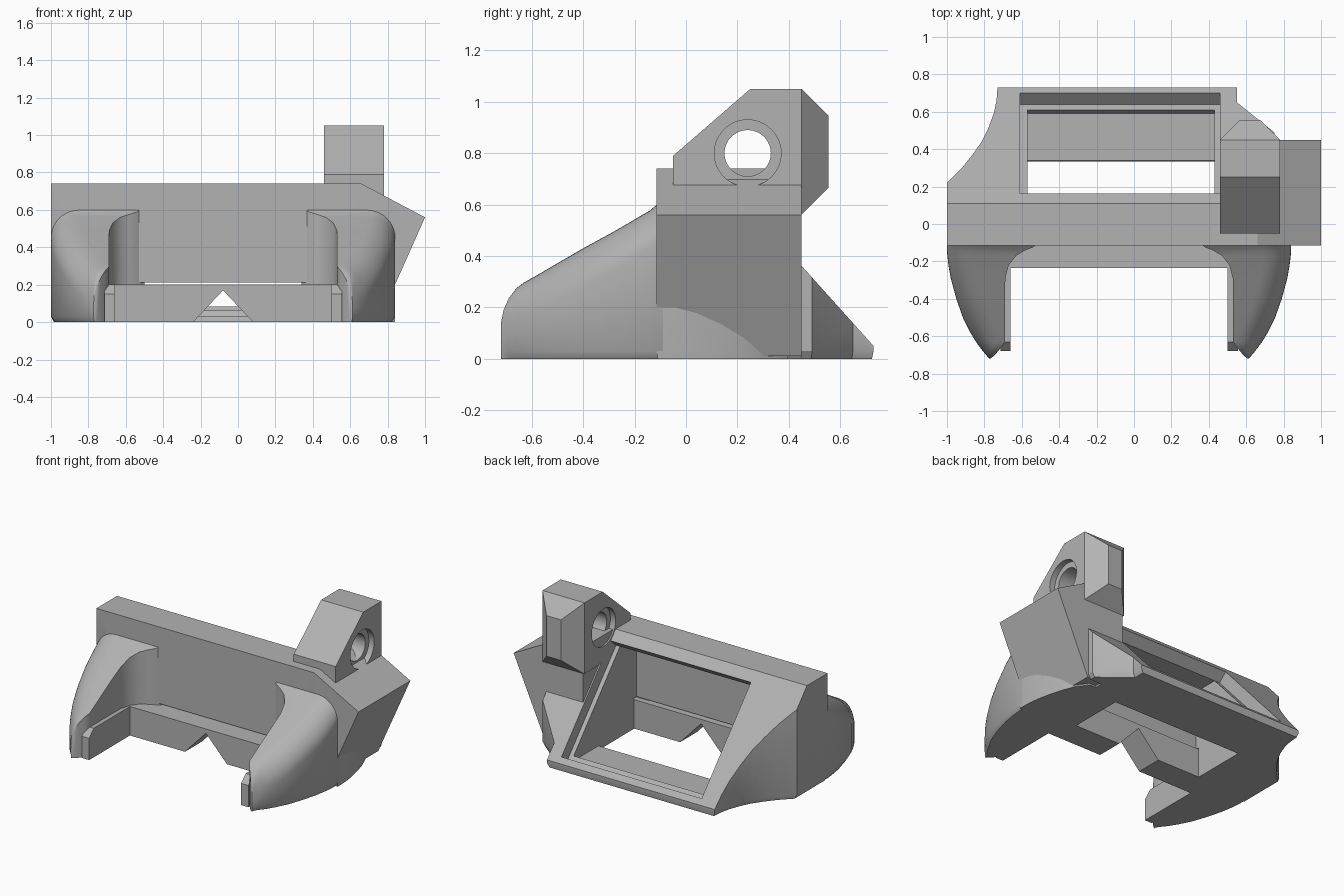
import bpy
import bmesh
import math

default_cube = bpy.data.objects.get("Cube")
if default_cube:
    bpy.data.objects.remove(default_cube, do_unlink=True)

grey = bpy.data.materials.new("plain grey")
grey.use_nodes = True
GREY_VALUE = (0.45, 0.45, 0.45, 1)
grey.diffuse_color = GREY_VALUE
grey.node_tree.nodes["Principled BSDF"].inputs["Base Color"].default_value = GREY_VALUE

MID = -0.08      # symmetry plane of the duct
FRONT = -0.115   # front wall face


def loft(name, rings):
    """Skin a list of equal-length point rings and cap both ends."""
    bm = bmesh.new()
    loops = [[bm.verts.new(p) for p in ring] for ring in rings]
    count = len(loops[0])
    for a, b in zip(loops, loops[1:]):
        for i in range(count):
            j = (i + 1) % count
            bm.faces.new((a[i], a[j], b[j], b[i]))
    bm.faces.new(loops[0][::-1])
    bm.faces.new(loops[-1])
    bmesh.ops.recalc_face_normals(bm, faces=bm.faces)
    mesh = bpy.data.meshes.new(name)
    bm.to_mesh(mesh)
    bm.free()
    mesh.materials.append(grey)
    obj = bpy.data.objects.new(name, mesh)
    bpy.context.collection.objects.link(obj)
    return obj


def along_x(name, profile, x0, x1):
    return loft(name, [[(x, y, z) for y, z in profile] for x in (x0, x1)])


def along_y(name, profile, y0, y1):
    return loft(name, [[(x, y, z) for x, z in profile] for y in (y0, y1)])


def footed_plan(name, plan, top):
    """Upright prism with a small chamfer around its foot."""
    cx = sum(p[0] for p in plan) / len(plan)
    cy = sum(p[1] for p in plan) / len(plan)
    foot = [(cx + (x - cx) * 0.98, cy + (y - cy) * 0.98, 0) for x, y in plan]
    return loft(name, [foot] + [[(x, y, z) for x, y in plan] for z in (0.03, top)])


def box(name, x0, x1, y0, y1, z0, z1):
    return along_y(name, [(x0, z0), (x1, z0), (x1, z1), (x0, z1)], y0, y1)


def circle(cy, cz, r, steps=48):
    return [(cy + r * math.cos(math.tau * i / steps),
             cz + r * math.sin(math.tau * i / steps)) for i in range(steps)]


def activate(obj):
    bpy.ops.object.select_all(action='DESELECT')
    obj.select_set(True)
    bpy.context.view_layer.objects.active = obj


def carve(obj, tool, operation='DIFFERENCE'):
    activate(obj)
    mod = obj.modifiers.new("carve", 'BOOLEAN')
    mod.object = tool
    mod.operation = operation
    mod.solver = 'EXACT'
    bpy.ops.object.modifier_apply(modifier=mod.name)
    bpy.data.objects.remove(tool, do_unlink=True)


def smooth(obj, degrees=30):
    activate(obj)
    bpy.ops.object.shade_smooth_by_angle(angle=math.radians(degrees))


# Duct body: plan outline intersected with the sloping side profile
plan = [(0.66, FRONT), (0.66, 0.45), (0.75, 0.45), (0.75, 0.49), (0.55, 0.65), (0.55, 0.73),
        (-0.73, 0.73), (-0.735, 0.66), (-0.75, 0.59), (-0.78, 0.51), (-0.815, 0.44),
        (-0.86, 0.375), (-0.92, 0.30), (-1, 0.22), (-1, FRONT)]
body = footed_plan("duct_body", plan, 0.9)
side = [(FRONT, -0.1), (FRONT, 0.74), (0.11, 0.74), (0.73, 0.05), (0.73, -0.1)]
carve(body, along_x("side_cutter", side, -1.2, 1.2), 'INTERSECT')

# Recessed rear frame, inner air chamber and floor opening
recess = [(0.105, 0.626), (0.165, 0.68), (0.315, 0.815), (0.85, 0.218), (0.70, 0.083), (0.64, 0.03)]
carve(body, along_x("recess_cutter", recess, -0.61, 0.46))
chamber = [(-0.075, -0.1), (-0.075, 0.626), (0.11, 0.626), (0.15, 0.61),
           (0.62, 0.08), (0.59, 0.03), (0.34, 0.03), (0.31, -0.1)]
carve(body, along_x("chamber_cutter", chamber, -0.57, 0.43))
carve(body, box("slot_cutter", -0.68, 0.52, -0.2, -0.05, -0.1, 0.212))
smooth(body)

# Front lip with a V notch underneath
lip_profile = [(-0.69, 0), (-0.24, 0), (MID, 0.17), (0.08, 0), (0.53, 0), (0.53, 0.2), (-0.69, 0.2)]
along_y("front_lip", lip_profile, -0.235, -0.05)

# Curved arms: (y, outer x, inner x, top z) from the wall to the tip
stations = [(-0.09, -1, -0.50, 0.62), (-0.125, -1, -0.54, 0.59), (-0.14, -1, -0.58, 0.577),
            (-0.17, -0.998, -0.63, 0.56), (-0.22, -0.992, -0.67, 0.53), (-0.29, -0.98, -0.688, 0.49),
            (-0.4, -0.95, -0.69, 0.43), (-0.5, -0.915, -0.69, 0.372), (-0.58, -0.875, -0.69, 0.325),
            (-0.63, -0.845, -0.69, 0.297), (-0.66, -0.823, -0.71, 0.275), (-0.69, -0.80, -0.735, 0.235),
            (-0.71, -0.782, -0.755, 0.19), (-0.72, -0.772, -0.768, 0.14)]


def arm_section(y, outer, inner, top, place):
    rx = min(0.15, (inner - outer) * 0.85)
    rz = min(0.15, top * 0.6)
    foot = min(0.02, (inner - outer) * 0.5)
    pts = [(inner, 0), (outer + foot, 0), (outer, 0.03)]
    for i in range(11):
        a = math.pi / 2 * i / 10
        pts.append((outer + rx - rx * math.cos(a), top - rz + rz * math.sin(a)))
    pts.append((inner, top))
    return [(place(x), y, z) for x, z in pts]


for label, place in (("right", lambda x: x), ("left", lambda x: 2 * MID - x)):
    smooth(loft(label + "_arm", [arm_section(*s, place) for s in stations]), 40)
    # Inner nozzle rail with a clipped upper front corner
    rail = [(-0.05, 0), (-0.68, 0), (-0.68, 0.15), (-0.63, 0.2), (-0.05, 0.2)]
    along_x(label + "_nozzle_rail", rail, place(-0.715), place(-0.66))

# Flared side block and the arm foot running back into it
flare = [(0.47, 0.01), (0.47, 0.74), (0.66, 0.74), (1, 0.56), (0.755, 0.01)]
along_y("side_block", flare, FRONT, 0.45)
foot_plan = [(0.56, FRONT), (0.84, FRONT), (0.839, -0.04), (0.83, 0.04), (0.81, 0.14),
             (0.785, 0.23), (0.75, 0.32), (0.69, 0.40), (0.56, 0.40)]
smooth(footed_plan("side_foot", foot_plan, 0.215))

# Clamp mount with a tapered back and a counterbored cross hole
mount_profile = [(-0.05, 0.66), (-0.05, 0.79), (0.25, 1.05), (0.45, 1.05), (0.45, 0.56), (0.3, 0.56)]
mount = along_x("clamp_mount", mount_profile, 0.46, 0.78)
carve(mount, along_x("hole_cutter", circle(0.24, 0.80, 0.09), 0.3, 0.9))
for x0, x1 in ((0.74, 0.9), (0.3, 0.5)):
    carve(mount, along_x("bore_cutter", circle(0.24, 0.80, 0.13), x0, x1))
smooth(mount)


def rectangle(x0, x1, y, z0, z1):
    return [(x0, y, z0), (x1, y, z0), (x1, y, z1), (x0, y, z1)]


loft("mount_back", [rectangle(0.46, 0.78, 0.45, 0.56, 1.05),
                    rectangle(0.565, 0.675, 0.555, 0.665, 0.945)])
